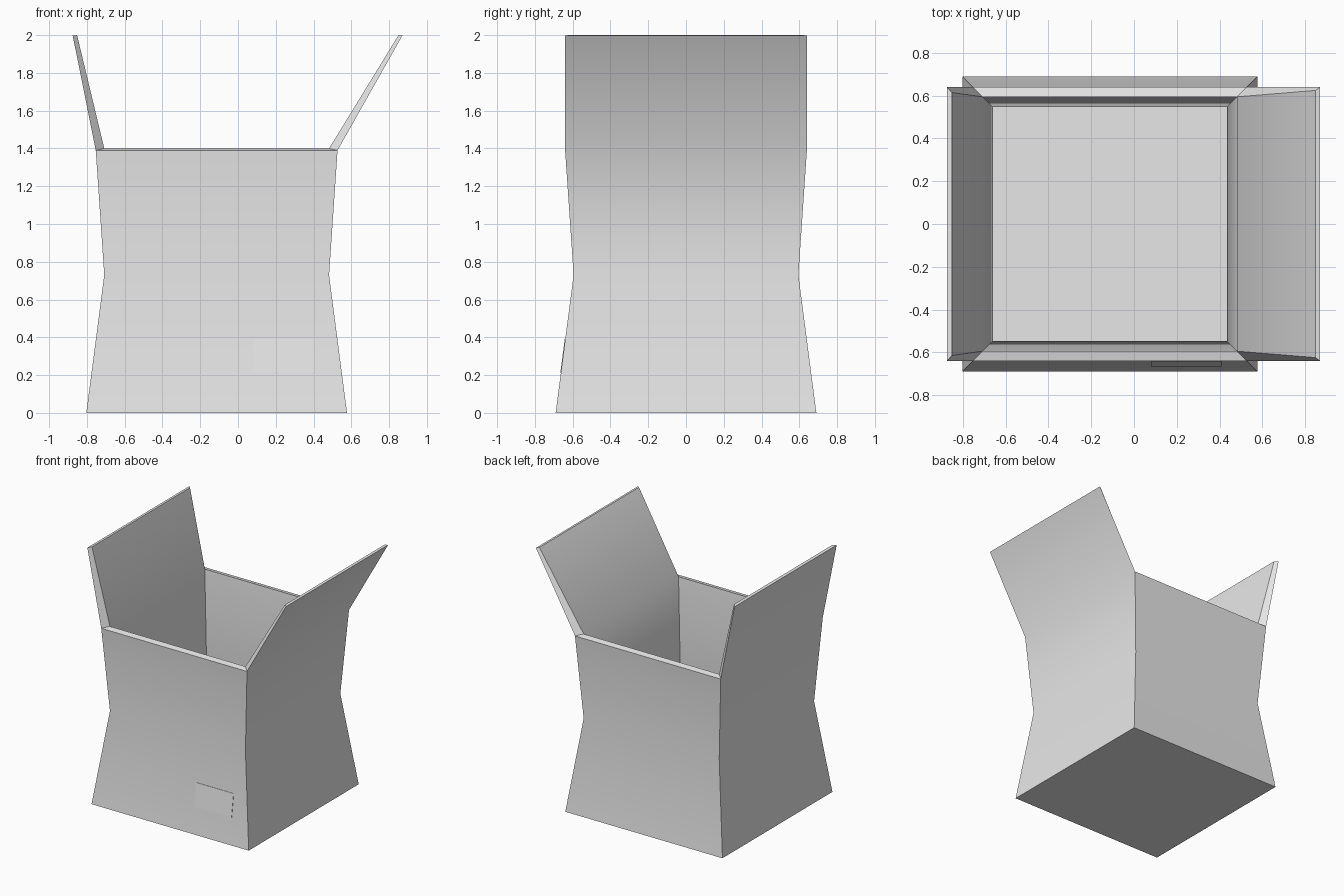
import bpy
import bmesh
import math

default = bpy.data.objects.get("Cube")
if default:
    bpy.data.objects.remove(default, do_unlink=True)

CENTRE_X = -0.113


def make_material(name, grey):
    mat = bpy.data.materials.new(name)
    mat.use_nodes = True
    colour = (grey, grey, grey, 1)
    mat.diffuse_color = colour
    mat.node_tree.nodes["Principled BSDF"].inputs["Base Color"].default_value = colour
    return mat


def finish(name, bm, mat):
    bmesh.ops.recalc_face_normals(bm, faces=bm.faces)
    mesh = bpy.data.meshes.new(name)
    bm.to_mesh(mesh)
    bm.free()
    mesh.materials.append(mat)
    obj = bpy.data.objects.new(name, mesh)
    bpy.context.collection.objects.link(obj)
    return obj


card = make_material("light grey card", 0.8)
label = make_material("pale label", 0.84)

# Square rings (half width, height): up the outside, over the rim, down the inside
profile = [(0.69, 0), (0.595, 0.73), (0.64, 1.39),
           (0.595, 1.4), (0.547, 0.73), (0.643, 0.04)]
corners = [(-1, -1), (1, -1), (1, 1), (-1, 1)]

bm = bmesh.new()
rings = [[bm.verts.new((CENTRE_X + sx * w, sy * w, z)) for sx, sy in corners]
         for w, z in profile]
rim = []
for level, (low, high) in enumerate(zip(rings, rings[1:])):
    for i in range(4):
        j = (i + 1) % 4
        face = bm.faces.new((low[i], low[j], high[j], high[i]))
        if level == 2:
            rim.append(face)
bm.faces.new(rings[0][::-1])
bm.faces.new(rings[-1])

# Open flaps grow out of the two side rims: tip x outside, tip x inside, inner half depth
flaps = {1: (0.87, 0.85, 0.625), 3: (-0.875, -0.852, 0.615)}
for side, (outer_x, inner_x, inner_y) in flaps.items():
    grown = bmesh.ops.extrude_discrete_faces(bm, faces=[rim[side]])["faces"][0]
    for v in grown.verts:
        outer = abs(v.co.y) > 0.62
        v.co.x = outer_x if outer else inner_x
        v.co.y = math.copysign(0.64 if outer else inner_y, v.co.y)
        v.co.z = 1.997 if outer else 2.0

box = finish("open_box", bm, card)
bpy.context.view_layer.objects.active = box
box.select_set(True)
bpy.ops.object.shade_smooth_by_angle(angle=math.radians(35))

# Thin label plate lying on the sloping lower front
slope = (0.69 - 0.595) / 0.73
bm = bmesh.new()
bmesh.ops.create_cube(bm, size=1)
for v in bm.verts:
    z = 0.3 + v.co.z * 0.18
    y = -0.69 + slope * z + v.co.y * 0.006
    v.co = (0.245 + v.co.x * 0.33, y, z)
finish("front_label", bm, label)
